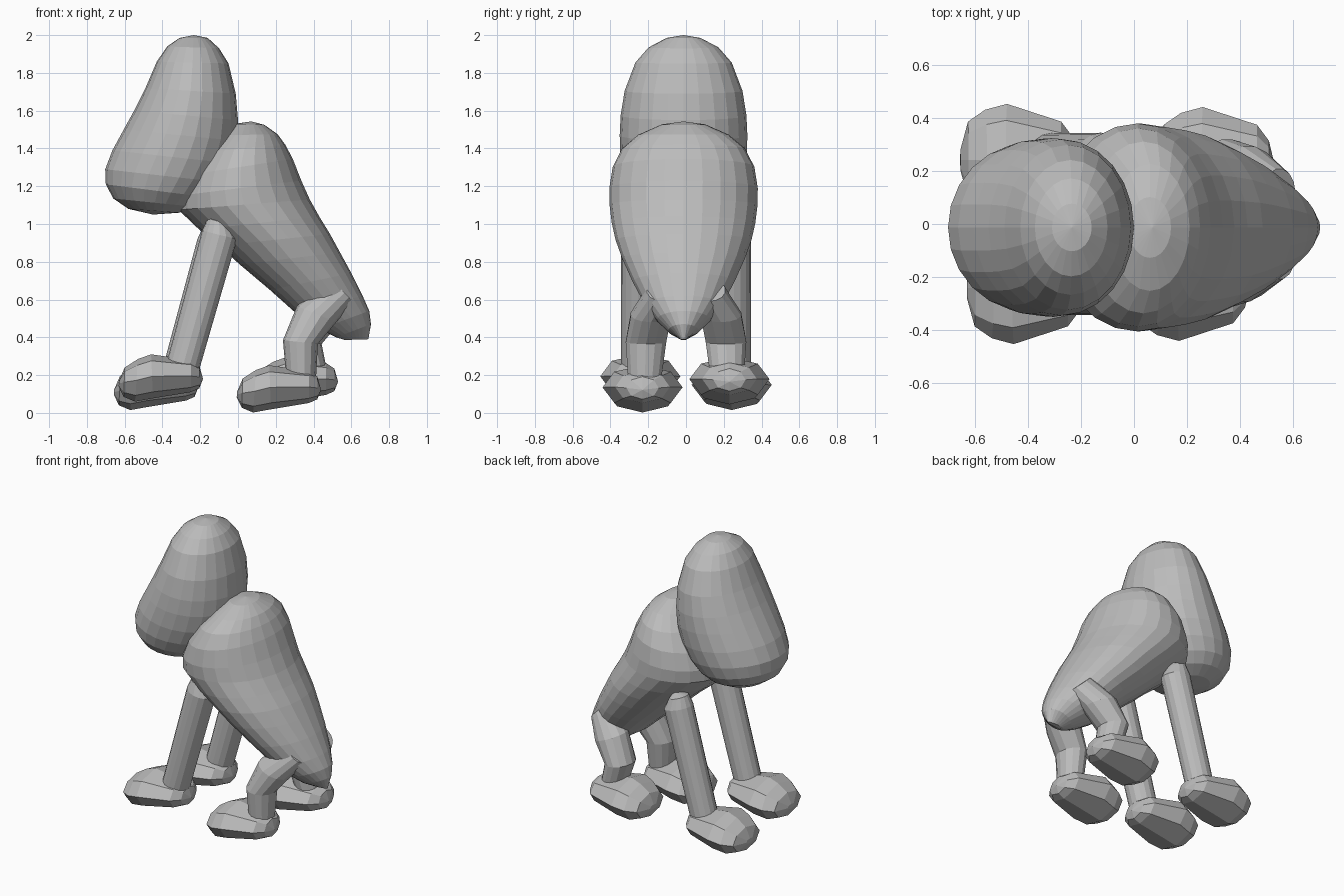
import bpy, bmesh, math

grey = bpy.data.materials.new("plain grey")
grey.diffuse_color = (0.5, 0.5, 0.5, 1)


def loft(name, rings, sides, y0=0.0, move=(0, 0)):
    """Skin over rings. A ring is (x1, z1, x2, z2, half_width[, y]); a point is (x, z)."""
    bm = bmesh.new()
    loops = []
    for r in rings:
        if len(r) == 2:
            loops.append([bm.verts.new((r[0] + move[0], y0, r[1] + move[1]))])
            continue
        x1, z1, x2, z2, w = r[:5]
        y = y0 + (r[5] if len(r) > 5 else 0)
        loop = []
        for i in range(sides):
            t = 2 * math.pi * i / sides
            c, s = math.cos(t), math.sin(t)
            loop.append(bm.verts.new(((x1 + x2) / 2 + (x2 - x1) / 2 * c + move[0],
                                      y + w * s,
                                      (z1 + z2) / 2 + (z2 - z1) / 2 * c + move[1])))
        loops.append(loop)
    for a, b in zip(loops, loops[1:]):
        for i in range(sides):
            j = (i + 1) % sides
            if len(a) == 1:
                bm.faces.new((a[0], b[i], b[j]))
            elif len(b) == 1:
                bm.faces.new((a[i], a[j], b[0]))
            else:
                bm.faces.new((a[i], a[j], b[j], b[i]))
    for end in (loops[0], loops[-1]):
        if len(end) > 1:
            bm.faces.new(end)
    bmesh.ops.recalc_face_normals(bm, faces=bm.faces)
    me = bpy.data.meshes.new(name)
    bm.to_mesh(me)
    bm.free()
    me.materials.append(grey)
    ob = bpy.data.objects.new(name, me)
    bpy.context.collection.objects.link(ob)
    return ob


# Head: long egg leaning forward
loft("head", [
    (-0.235, 2.0),
    (-0.31, 1.985, -0.16, 1.985, 0.09),
    (-0.375, 1.94, -0.10, 1.93, 0.185),
    (-0.43, 1.86, -0.05, 1.85, 0.255),
    (-0.49, 1.72, -0.012, 1.69, 0.312),
    (-0.55, 1.60, 0.0, 1.55, 0.333),
    (-0.605, 1.50, -0.003, 1.44, 0.338),
    (-0.665, 1.39, -0.03, 1.32, 0.335),
    (-0.703, 1.29, -0.08, 1.22, 0.32),
    (-0.70, 1.21, -0.15, 1.14, 0.29),
    (-0.66, 1.135, -0.22, 1.09, 0.235),
    (-0.58, 1.08, -0.31, 1.06, 0.15),
    (-0.45, 1.05)], 24, -0.013)

# Body: broad shoulders tapering to a narrow rump
loft("body", [
    (0.07, 1.543),
    (-0.02, 1.53, 0.14, 1.525, 0.115),
    (-0.09, 1.47, 0.21, 1.475, 0.24),
    (-0.18, 1.38, 0.25, 1.42, 0.325),
    (-0.26, 1.26, 0.29, 1.345, 0.375),
    (-0.31, 1.15, 0.335, 1.23, 0.393),
    (-0.315, 1.075, 0.38, 1.13, 0.392),
    (-0.205, 0.97, 0.43, 1.04, 0.38),
    (-0.10, 0.885, 0.487, 0.947, 0.36),
    (0.01, 0.785, 0.54, 0.85, 0.325),
    (0.17, 0.65, 0.60, 0.74, 0.27),
    (0.31, 0.525, 0.66, 0.62, 0.205),
    (0.434, 0.444, 0.695, 0.54, 0.14),
    (0.52, 0.40, 0.704, 0.47, 0.08),
    (0.566, 0.386, 0.69, 0.39, 0.015)], 24, -0.013)

# Low-poly foot, reused four times
FOOT = [
    (-0.185, 0.18),
    (-0.205, 0.13, -0.205, 0.25, 0.085),
    (-0.25, 0.11, -0.25, 0.28, 0.145),
    (-0.45, 0.077, -0.46, 0.31, 0.212),
    (-0.545, 0.06, -0.53, 0.285, 0.19),
    (-0.605, 0.085, -0.60, 0.24, 0.145),
    (-0.632, 0.14, -0.63, 0.17, 0.04)]

# side, front foot shift, hind foot shift, hind ankle shift, hind knee shift
for tag, s, front, hind, ankle, knee in (
        ("right", -1, (0, 0), (0.625, -0.058), 0, 0),
        ("left", 1, (-0.025, -0.045), (0.715, -0.015), 0.08, 0.02)):
    loft("front_foot_" + tag, FOOT, 8, 0.242 * s, front)
    loft("hind_foot_" + tag, FOOT, 8, 0.23 * s, hind)

    # Front leg: straight post with a rounded shoulder
    loft("front_leg_" + tag, [
        (-0.07, 1.04),
        (-0.16, 1.03, -0.04, 0.995, 0.065),
        (-0.19, 0.965, -0.005, 0.92, 0.09),
        (-0.385, 0.24, -0.215, 0.195, 0.088)], 16, 0.255 * s, front)

    # Hind leg: ankle, knee, thigh, hip
    loft("hind_leg_" + tag, [
        (0.26 + ankle, 0.13, 0.41 + ankle, 0.13, 0.085, 0.22 * s),
        (0.238 + knee, 0.385, 0.423 + knee, 0.365, 0.11, 0.212 * s),
        (0.312 + knee, 0.566, 0.52 + knee, 0.48, 0.11, 0.185 * s),
        (0.49, 0.71, 0.61, 0.59, 0.09, 0.12 * s)], 14)
